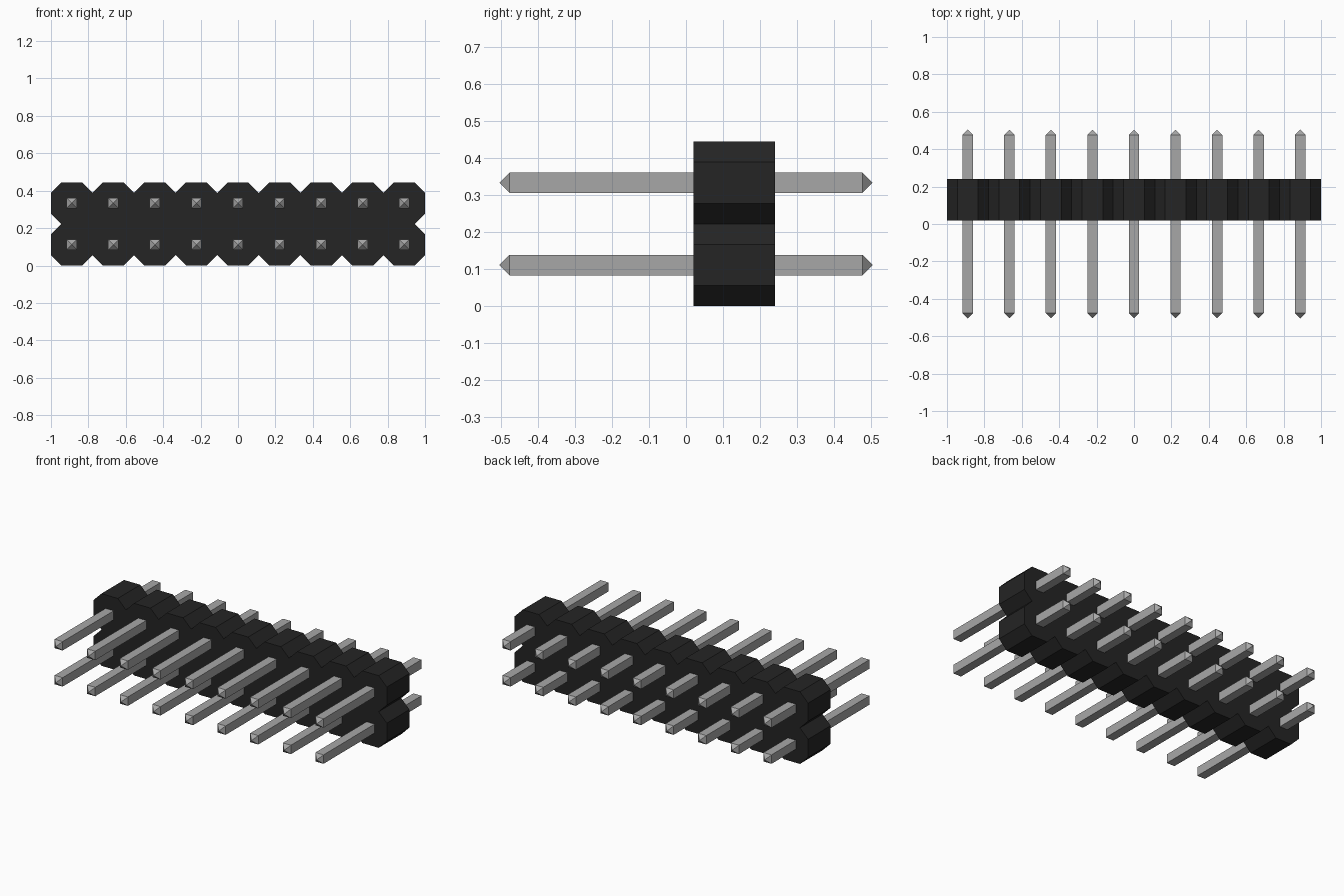
import bpy, bmesh

cube = bpy.data.objects.get("Cube")
if cube:
    bpy.data.objects.remove(cube, do_unlink=True)

COLS, ROWS = 9, 2
PITCH = 2 / COLS
CHAMFER = PITCH / 4
BODY_Y0, BODY_Y1 = 0.02, 0.24
PIN_R, PIN_END = 0.0275, 0.504


def material(name, value):
    m = bpy.data.materials.new(name)
    m.use_nodes = True
    colour = (value, value, value, 1)
    m.diffuse_color = colour
    m.node_tree.nodes["Principled BSDF"].inputs["Base Color"].default_value = colour
    return m


def make_object(name, bm, mat):
    bmesh.ops.recalc_face_normals(bm, faces=bm.faces)
    me = bpy.data.meshes.new(name)
    bm.to_mesh(me)
    bm.free()
    me.materials.append(mat)
    ob = bpy.data.objects.new(name, me)
    bpy.context.collection.objects.link(ob)
    return ob


black = material("black plastic", 0.018)
silver = material("silver metal", 0.39)


# Housing: one scalloped outline of merged octagonal cells, extruded in depth
def side(count, place):
    """Chamfered edge of a row of cells; place(along, inset) gives the point."""
    pts = []
    for i in range(count):
        a = i * PITCH
        pts += [place(a + CHAMFER, 0), place(a + PITCH - CHAMFER, 0)]
        if i < count - 1:
            pts.append(place(a + PITCH, CHAMFER))
    return pts


W, H = COLS * PITCH, ROWS * PITCH
outline = (side(COLS, lambda a, d: (a - W / 2, d))
           + side(ROWS, lambda a, d: (W / 2 - d, a))
           + side(COLS, lambda a, d: (W / 2 - a, H - d))
           + side(ROWS, lambda a, d: (d - W / 2, H - a)))
bm = bmesh.new()
face = bm.faces.new([bm.verts.new((x, BODY_Y0, z)) for x, z in outline])
ext = bmesh.ops.extrude_face_region(bm, geom=[face])
bmesh.ops.translate(bm, vec=(0, BODY_Y1 - BODY_Y0, 0),
                    verts=[v for v in ext["geom"] if isinstance(v, bmesh.types.BMVert)])
bmesh.ops.triangulate(bm, faces=[f for f in bm.faces if len(f.verts) > 4])
make_object("housing", bm, black)

# Pin: square bar with a pyramid point on each end
bm = bmesh.new()
bmesh.ops.create_cube(bm, size=1)
shoulder = PIN_END - PIN_R
for v in bm.verts:
    v.co = (v.co.x * 2 * PIN_R, v.co.y * 2 * shoulder, v.co.z * 2 * PIN_R)
bm.normal_update()
for f in [f for f in bm.faces if abs(f.normal.y) > 0.9]:
    tip = bmesh.ops.poke(bm, faces=[f])["verts"][0]
    tip.co.y = PIN_END if tip.co.y > 0 else -PIN_END
first = make_object("pin_1_1", bm, silver)

# Grid of pins sharing the same mesh
for r in range(ROWS):
    for c in range(COLS):
        pin = first
        if r or c:
            pin = bpy.data.objects.new(f"pin_{r + 1}_{c + 1}", first.data)
            bpy.context.collection.objects.link(pin)
        pin.location = ((c + 0.5) * PITCH - W / 2, 0, (r + 0.5) * PITCH)
